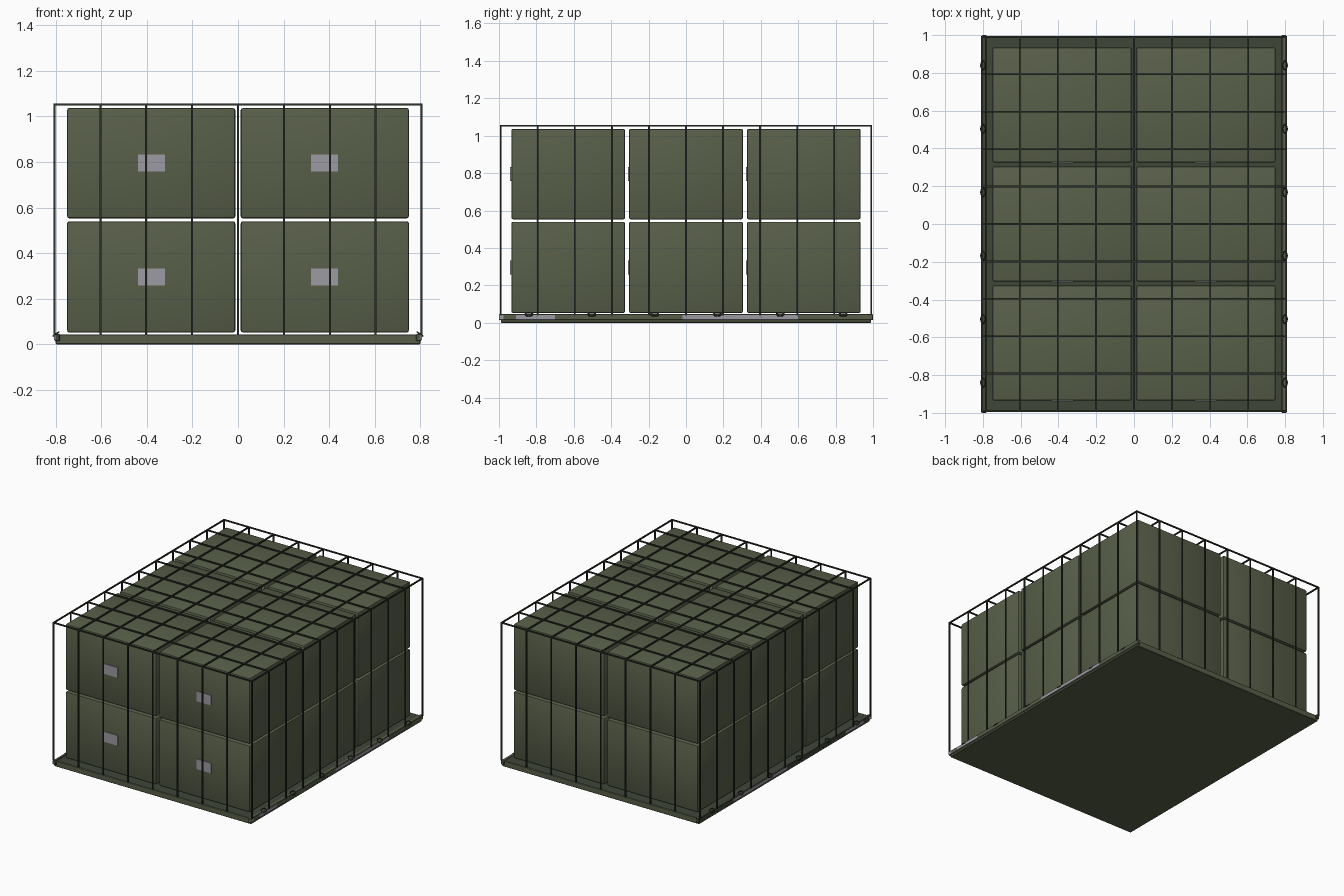
import bpy, bmesh, math
from mathutils import Matrix, Vector

if "Cube" in bpy.data.objects:
    bpy.data.objects.remove(bpy.data.objects["Cube"])


def mat(name, rgb):
    m = bpy.data.materials.new(name)
    lin = [((c / 255 + 0.055) / 1.055) ** 2.4 if c > 10 else c / 255 / 12.92 for c in rgb]
    m.diffuse_color = (*lin, 1)
    m.use_nodes = True
    m.node_tree.nodes["Principled BSDF"].inputs["Base Color"].default_value = m.diffuse_color
    return m


GREEN = mat("olive green", (88, 95, 73))
DARK = mat("dark olive", (64, 70, 57))
NET = mat("net dark green", (46, 51, 41))
GREY = mat("pale grey metal", (158, 155, 163))


def boxes(name, spans, mats, bevel=0.0, segs=2):
    """One object made of boxes, each given as (x0, x1, y0, y1, z0, z1)."""
    bm = bmesh.new()
    for x0, x1, y0, y1, z0, z1 in spans:
        m = Matrix.Translation(((x0 + x1) / 2, (y0 + y1) / 2, (z0 + z1) / 2))
        m = m @ Matrix.Diagonal((abs(x1 - x0), abs(y1 - y0), abs(z1 - z0), 1))
        bmesh.ops.create_cube(bm, size=1, matrix=m)
    if bevel:
        bmesh.ops.bevel(bm, geom=bm.edges[:], offset=bevel, segments=segs,
                        profile=0.5, affect='EDGES')
    me = bpy.data.meshes.new(name)
    bm.to_mesh(me)
    bm.free()
    for m in mats:
        me.materials.append(m)
    ob = bpy.data.objects.new(name, me)
    bpy.context.collection.objects.link(ob)
    return ob


# Pallet base with a darker deck
base = boxes("pallet_base", [(-0.80, 0.80, -0.99, 0.99, 0, 0.043)], [GREEN, DARK], 0.003, 1)
for p in base.data.polygons:
    if p.normal.z > 0.9:
        p.material_index = 1

# Twelve crates in two layers, with label plates on their fronts
for layer, (z0, z1) in enumerate(((0.052, 0.54), (0.553, 1.037))):
    for row, yc in enumerate((-0.63, 0.0, 0.63)):
        for side in (-1, 1):
            tag = f"{layer}_{row}_{'left' if side < 0 else 'right'}"
            crate = boxes("crate_" + tag,
                          [(min(side * 0.012, side * 0.75), max(side * 0.012, side * 0.75),
                            yc - 0.304, yc + 0.304, z0, z1)], [GREEN], 0.009)
            crate.data.shade_smooth()
            bpy.context.view_layer.objects.active = crate
            crate.select_set(True)
            bpy.ops.object.shade_smooth_by_angle(angle=math.radians(35))
            crate.select_set(False)
            xc, zc = side * 0.38, (z0 + z1) / 2
            boxes("crate_label_" + tag,
                  [(xc - 0.06, xc + 0.06, yc - 0.31, yc - 0.302, zc - 0.037, zc + 0.037)], [GREY])

# Cargo net: straps over the top and down all four sides
T, NX, NY, ZT, ZB = 0.0045, 0.806, 0.990, 1.053, 0.04
straps = []
for i in range(9):
    x = -NX + 2 * NX * i / 8
    straps.append((x - T, x + T, -NY - T, NY + T, ZT - T, ZT + T))
    for y in (-NY, NY):
        straps.append((x - T, x + T, y - T, y + T, ZB, ZT))
for j in range(11):
    y = -NY + 2 * NY * j / 10
    straps.append((-NX - T, NX + T, y - T, y + T, ZT - T, ZT + T))
    if 0 < j < 10:
        for x in (-NX, NX):
            straps.append((x - T, x + T, y - T, y + T, ZB, ZT))
boxes("cargo_net", straps, [NET])

# Side rails with pale metal strips showing on the outer face
for side, tag in ((-1, "left"), (1, "right")):
    boxes("side_rail_" + tag,
          [(*sorted((side * 0.782, side * 0.805)), -1.0, 1.0, 0.014, 0.046)], [DARK if side < 0 else GREEN], 0.003, 1)
    strips = [(*sorted((side * 0.80, side * 0.8075)), a, b, 0.018, 0.041)
              for a, b in ((-1.0, -0.975), (-0.91, -0.70), (-0.02, 0.60))]
    boxes("rail_strip_" + tag, strips, [GREY])

    # Tie-down rings along the rail
    for k in range(6):
        y = -0.84 + 0.336 * k
        bm = bmesh.new()
        n, m, R, r = 12, 6, 0.022, 0.004
        rot = Matrix.Translation((side * 0.799, y, 0.045)) @ Matrix.Rotation(side * math.radians(35), 4, 'Y')
        ring = [[bm.verts.new(rot @ Vector(((R + r * math.cos(b)) * math.cos(a) * 0.7,
                                            (R + r * math.cos(b)) * math.sin(a),
                                            r * math.sin(b))))
                 for b in (math.tau * v / m for v in range(m))]
                for a in (math.tau * u / n for u in range(n))]
        for u in range(n):
            for v in range(m):
                bm.faces.new((ring[u][v], ring[(u + 1) % n][v],
                              ring[(u + 1) % n][(v + 1) % m], ring[u][(v + 1) % m]))
        me = bpy.data.meshes.new("tie_ring")
        bm.to_mesh(me)
        bm.free()
        me.materials.append(NET)
        me.shade_smooth()
        bpy.context.collection.objects.link(bpy.data.objects.new(f"tie_ring_{tag}_{k}", me))
